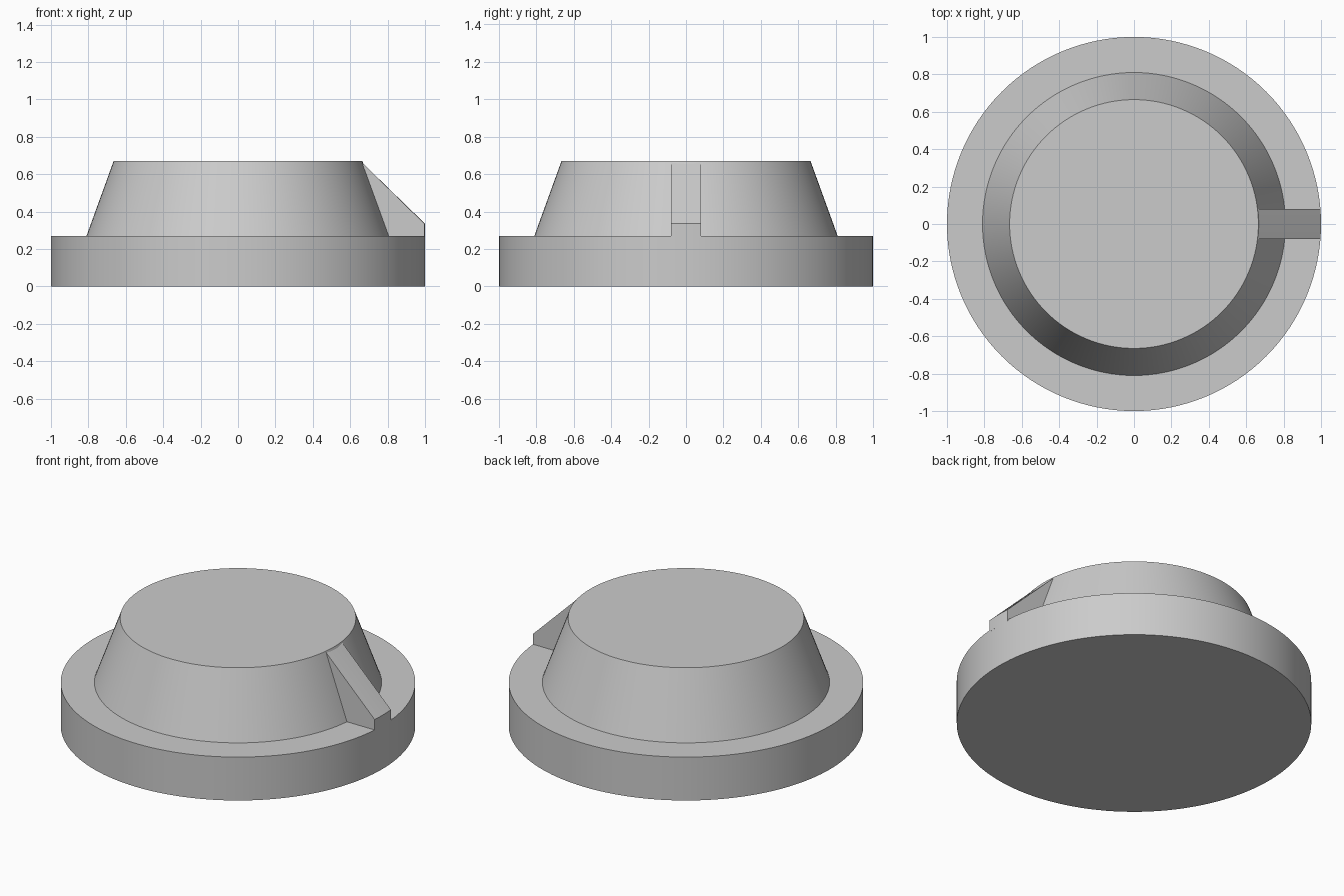
import bpy
import bmesh
from math import sqrt, radians, cos, sin, tau

cube = bpy.data.objects.get("Cube")
if cube:
    bpy.data.objects.remove(cube, do_unlink=True)

SEGMENTS = 128
grey = bpy.data.materials.new("light grey")
grey.use_nodes = True
grey.diffuse_color = (0.6, 0.6, 0.6, 1)
grey.node_tree.nodes["Principled BSDF"].inputs["Base Color"].default_value = grey.diffuse_color


def finish(name, bm):
    bmesh.ops.recalc_face_normals(bm, faces=bm.faces)
    mesh = bpy.data.meshes.new(name)
    bm.to_mesh(mesh)
    bm.free()
    mesh.materials.append(grey)
    obj = bpy.data.objects.new(name, mesh)
    bpy.context.collection.objects.link(obj)
    bpy.ops.object.select_all(action='DESELECT')
    obj.select_set(True)
    bpy.context.view_layer.objects.active = obj
    bpy.ops.object.shade_smooth_by_angle(angle=radians(30))


def skin(bm, rings, closed):
    """Bridge matching rings of vertices and cap both ends."""
    for a, b in zip(rings, rings[1:]):
        for i in range(len(a)):
            j = (i + 1) % len(a)
            bm.faces.new((a[i], a[j], b[j], b[i]))
    if closed:
        bm.faces.new(rings[0])
        bm.faces.new(rings[-1])


# Flanged base and tapered body as one turned profile
bm = bmesh.new()
profile = [(1, 0), (1, 0.27), (0.81, 0.27), (0.665, 0.67)]
rings = [[bm.verts.new((r * cos(tau * i / SEGMENTS), r * sin(tau * i / SEGMENTS), z))
          for i in range(SEGMENTS)] for r, z in profile]
skin(bm, rings, True)
finish("flanged_tapered_body", bm)

# Sloping pointer rib, its outer end following the flange
bm = bmesh.new()
slices = []
for k in range(-4, 5):
    y = 0.02 * k
    outer = sqrt(1 - y * y)
    section = [(0.6, 0.26), (outer, 0.26), (outer, 0.335), (0.656, 0.669), (0.6, 0.669)]
    slices.append([bm.verts.new((x, y, z)) for x, z in section])
skin(bm, slices, True)
finish("pointer_rib", bm)
